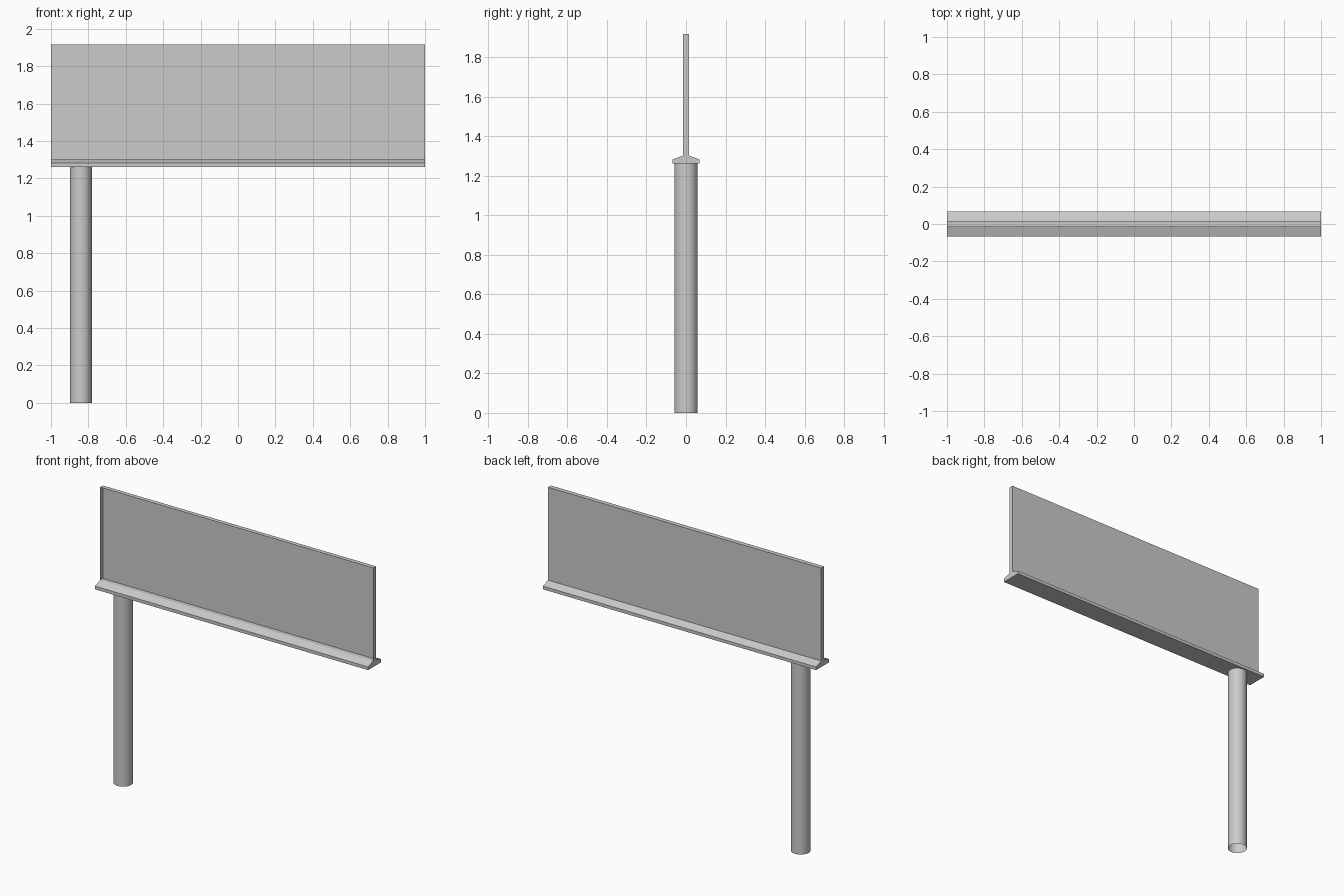
import bpy, bmesh

if "Cube" in bpy.data.objects:
    bpy.data.objects.remove(bpy.data.objects["Cube"])

POST_TOP, SHELF_TOP, TOP = 1.262, 1.302, 1.917
HALF = 0.015  # half thickness of the panel


def make_object(name, bm):
    mesh = bpy.data.meshes.new(name)
    bm.to_mesh(mesh)
    bm.free()
    obj = bpy.data.objects.new(name, mesh)
    bpy.context.collection.objects.link(obj)
    return obj


def extrude_along_x(name, profile, x0, x1):
    """Closed solid from a (y, z) profile swept from x0 to x1."""
    bm = bmesh.new()
    face = bm.faces.new([bm.verts.new((x0, y, z)) for y, z in profile])
    ext = bmesh.ops.extrude_face_region(bm, geom=[face])["geom"]
    moved = [g for g in ext if isinstance(g, bmesh.types.BMVert)]
    bmesh.ops.translate(bm, verts=moved, vec=(x1 - x0, 0, 0))
    if not face.is_valid or len(bm.faces) < len(profile) + 2:
        bm.faces.ensure_lookup_table()
        bmesh.ops.holes_fill(bm, edges=bm.edges[:], sides=0)
    bmesh.ops.recalc_face_normals(bm, faces=bm.faces[:])
    return make_object(name, bm)


# Sign panel: a shallow tray of thin sheet, open at the front
bm = bmesh.new()
bmesh.ops.create_cube(bm, size=1)
bmesh.ops.scale(bm, verts=bm.verts[:], vec=(2, 2 * HALF, TOP - SHELF_TOP))
bmesh.ops.translate(bm, verts=bm.verts[:], vec=(0, 0, (TOP + SHELF_TOP) / 2))
front = [f for f in bm.faces if f.normal.y < -0.9]
bmesh.ops.delete(bm, geom=front, context='FACES_ONLY')
make_object("sign_panel", bm)

# Sloped shelf below the panel
right_half = [(0.068, POST_TOP), (0.068, 1.283), (HALF, SHELF_TOP)]
profile = right_half + [(-y, z) for y, z in reversed(right_half)]
extrude_along_x("shelf", profile, -1, 1)

# Round hollow post near the left end
bpy.ops.mesh.primitive_cylinder_add(vertices=32, radius=0.059, depth=POST_TOP,
                                    end_fill_type='NOTHING',
                                    location=(-0.84, 0, POST_TOP / 2))
post = bpy.context.object
post.name = "post"
bpy.ops.object.shade_smooth_by_angle()
